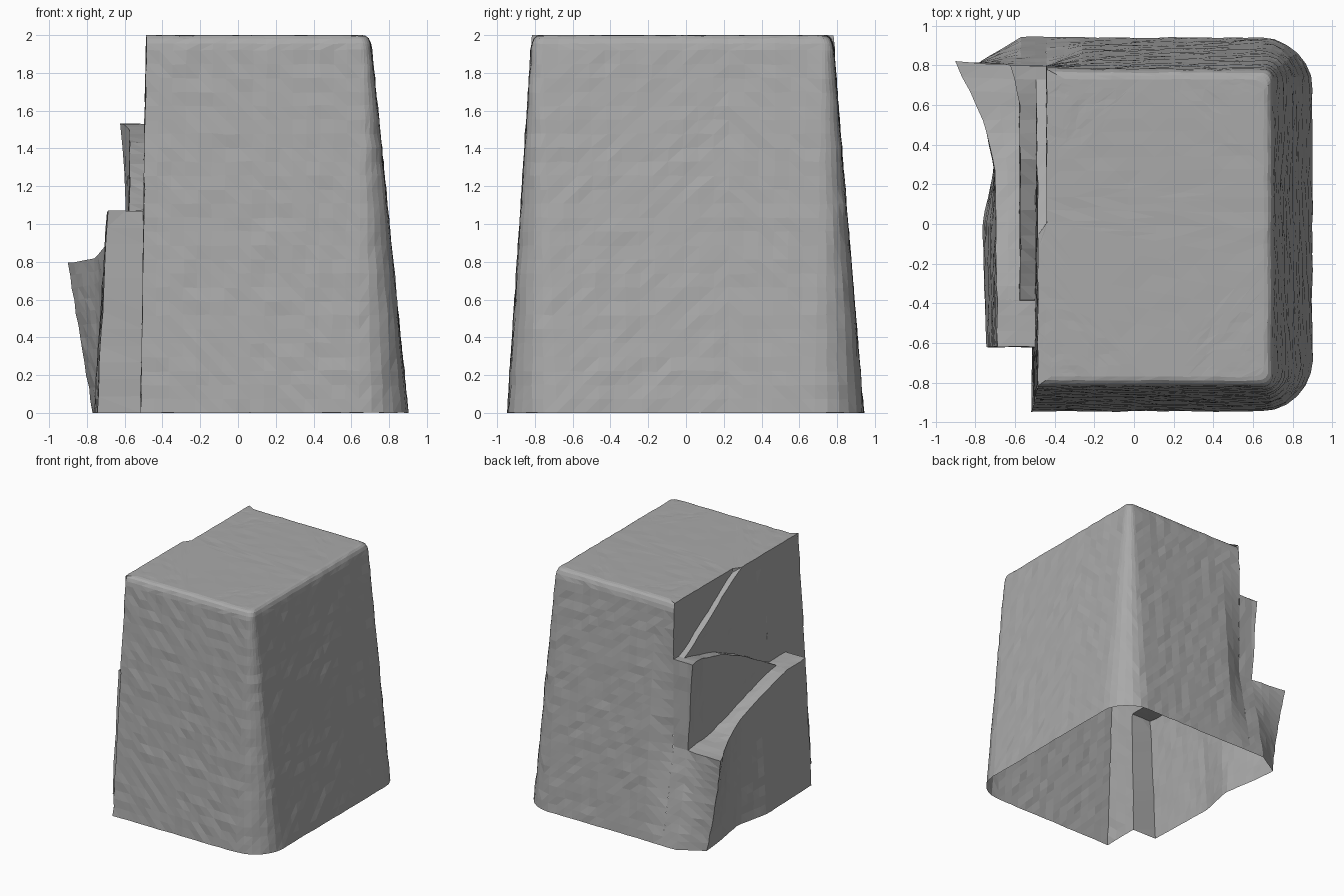
import bpy, bmesh, math
from mathutils import Vector, noise

if "Cube" in bpy.data.objects:
    bpy.data.objects.remove(bpy.data.objects["Cube"])


def interp(y, pts):
    """Piecewise linear lookup."""
    if y <= pts[0][0]:
        return pts[0][1]
    for (a, u), (b, v) in zip(pts, pts[1:]):
        if y <= b:
            return u + (v - u) * (y - a) / (b - a)
    return pts[-1][1]


bm = bmesh.new()


def loft(rows):
    """Skin equal-length rows of points with quads and return the vertices."""
    grid = [[bm.verts.new(p) for p in r] for r in rows]
    for r, s in zip(grid, grid[1:]):
        for i in range(len(r) - 1):
            bm.faces.new((r[i], r[i + 1], s[i + 1], s[i]))
    return grid


def split(a, b, n):
    return [a.lerp(b, i / n) for i in range(n)]


def back_y(z):
    return 0.94 - 0.083 * z


def edge_y(z):
    """Back wall depth near the broken corner: steep above, flared at the foot."""
    return min(back_y(z) + 0.005, 0.795 + 0.15 * max(0, 1 - z / 0.79))


def front_y(z):
    return -0.945 + 0.065 * z


def cut_x(z):
    return -0.515 + 0.015 * z


# Tapered front, right and back walls as one U-shaped loft
def wall_ring(z, inset=0.0):
    x1 = 0.9 - 0.1 * z - inset
    y0, y1 = front_y(z) + inset, back_y(z) - inset
    ye = edge_y(z) - inset
    r = 0.26 - 0.105 * z
    V = Vector
    p = split(V((cut_x(z), y0, z)), V((x1 - r, y0, z)), 16)
    for k in range(6):
        a = -math.pi / 2 + k * math.pi / 12
        p.append(V((x1 - r + r * math.cos(a), y0 + r + r * math.sin(a), z)))
    p += split(V((x1, y0 + r, z)), V((x1, y1 - r, z)), 18)
    for k in range(6):
        a = k * math.pi / 12
        p.append(V((x1 - r + r * math.cos(a), y1 - r + r * math.sin(a), z)))
    p += split(V((x1 - r, y1, z)), V((-0.26, y1, z)), 12)
    p += split(V((-0.26, y1, z)), V((-0.44, ye, z)), 2)
    p.append(V((-0.44, ye, z)))
    return p


rings = [wall_ring(1.92 * i / 26) for i in range(27)]
rings += [wall_ring(1.955, 0.003), wall_ring(1.982, 0.012),
          wall_ring(1.995, 0.026), wall_ring(2.0, 0.045)]
walls = loft(rings)

# Broken left side: three curved, overlapping shelves
TOP1 = [(-0.04, 2.0), (0.7, 1.53)]
TOP2 = [(-0.38, 1.07), (0, 1.28), (0.33, 1.43), (0.72, 1.53)]
TOP3 = [(-0.6, 1.07), (-0.35, 1.06), (-0.1, 1.0), (0.2, 0.91), (0.5, 0.82), (0.8, 0.79)]
X3_TOP = [(-0.6, -0.69), (0.25, -0.7), (0.5, -0.75), (0.78, -0.9)]
X3_LOW = [(-0.62, -0.745), (0, -0.765), (0.3, -0.7), (0.6, -0.75), (0.78, -0.77)]
STEPS = (12, 2, 6, 1, 8, 1, 6)


def column(y, low=True, mid=True):
    z3, z2 = interp(y, TOP3), interp(y, TOP2)
    if not mid:
        z2 = z3
    z1 = max(interp(y, TOP1), z2)
    x3b, x3t = interp(y, X3_LOW), interp(y, X3_TOP)
    x2b = x2t = -0.575
    if y > 0.6:
        x2t -= 0.045 * (y - 0.6) / 0.175
    x0 = -0.44 if y > -0.04 else cut_x(2)
    if not mid:
        x2b, x2t = cut_x(z3), cut_x(z2)
    if not low:
        x3b, x3t = cut_x(0), cut_x(z3)
    keys = [(x3b, 0), (x3t, z3), (x2b, z3), (x2t, z2),
            (cut_x(z2), z2), (cut_x(z1), z1), (x0, z1), (x0, 2)]
    pts = []
    for a, b, n in zip(keys, keys[1:] + keys[-1:], STEPS + (1,)):
        pts += split(Vector((a[0], 0, a[1])), Vector((b[0], 0, b[1])), n)
    for p in pts:
        p.y = y
        if y > 0.5:
            over = max(0, -p.x - 0.57)
            foot = max(0, 1 - p.z / 0.79)
            end = edge_y(p.z) + over * (0.08 - 0.7 * foot)
            p.y += (end - 0.78) * (y - 0.5) / 0.28
        if y < -0.62:
            p.y += (front_y(p.z) + 0.81) * (-0.62 - y) / 0.19
    return pts


cols = [column(y, False, False) for y in (-0.81, -0.75, -0.68, -0.62)]
cols += [column(y, True, False) for y in (-0.619, -0.54, -0.46, -0.381)]
cols += [column(-0.38 + 1.16 * i / 18) for i in range(19)]
left = loft(cols)

# Back edge of the shelves joined to the back wall
rows = [cols[-1]]
for limit in (-0.74, -0.66, -0.57, -0.5, -0.44):
    row = []
    for p in cols[-1]:
        x = max(p.x, limit)
        y = edge_y(p.z)
        if p.x < -0.57 and x < -0.57:
            y = p.y + (y - p.y) * (x - p.x) / (-0.57 - p.x)
        row.append(Vector((x, y, p.z)))
    rows.append(row)
loft(rows)

# Flat top, following the notched left edge
cap = list(walls[-1]) + [c[-1] for c in reversed(left)]
top = bm.faces.new(cap)
bmesh.ops.triangulate(bm, faces=[top])
inner = [e for e in bm.edges if e.calc_length() > 0.15 and all(v.co.z > 1.995 for v in e.verts)]
bmesh.ops.subdivide_edges(bm, edges=inner, cuts=7, use_grid_fill=True)

bmesh.ops.remove_doubles(bm, verts=bm.verts, dist=0.002)
bmesh.ops.dissolve_degenerate(bm, edges=bm.edges, dist=0.0005)
bmesh.ops.triangulate(bm, faces=bm.faces)
bmesh.ops.recalc_face_normals(bm, faces=bm.faces)

# Chipped stone roughness
for v in bm.verts:
    amp = 0.005 if v.co.z < 0.01 or v.co.z > 1.94 else 0.008
    v.co += noise.noise_vector(v.co * 11) * amp
    v.co.z = min(2.0, max(0.0, v.co.z))

mesh = bpy.data.meshes.new("broken_stone_block")
bm.to_mesh(mesh)
bm.free()
block = bpy.data.objects.new("broken_stone_block", mesh)
bpy.context.collection.objects.link(block)

# Dark grey stone
stone = bpy.data.materials.new("dark_stone")
stone.diffuse_color = (0.4, 0.4, 0.4, 1)
stone.use_nodes = True
stone.node_tree.nodes["Principled BSDF"].inputs["Base Color"].default_value = stone.diffuse_color
mesh.materials.append(stone)
